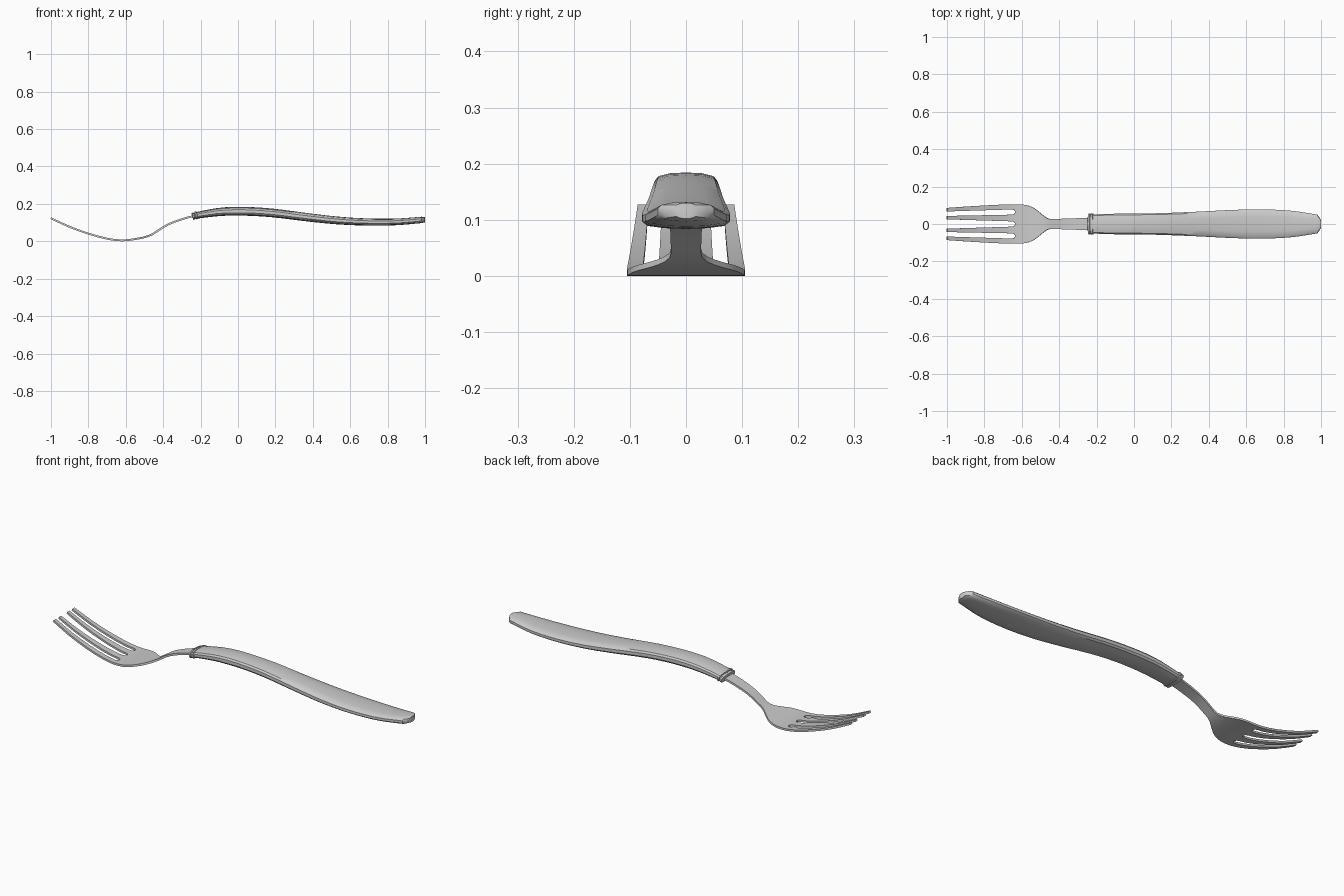
import bpy, bmesh, math

if "Cube" in bpy.data.objects:
    bpy.data.objects.remove(bpy.data.objects["Cube"])

def finish(name, bm, angle=35):
    bmesh.ops.recalc_face_normals(bm, faces=bm.faces[:])
    me = bpy.data.meshes.new(name)
    bm.to_mesh(me)
    bm.free()
    ob = bpy.data.objects.new(name, me)
    bpy.context.collection.objects.link(ob)
    bpy.ops.object.select_all(action='DESELECT')
    ob.select_set(True)
    bpy.context.view_layer.objects.active = ob
    bpy.ops.object.shade_smooth_by_angle(angle=math.radians(angle))
    return ob

def sample(table, x):
    """Smooth interpolation of (x, value) pairs."""
    n = len(table)
    i = 0
    while i < n - 2 and x > table[i + 1][0]:
        i += 1
    def slope(k):
        a, b = table[max(k - 1, 0)], table[min(k + 1, n - 1)]
        return (b[1] - a[1]) / (b[0] - a[0])
    (x0, y0), (x1, y1) = table[i], table[i + 1]
    h = x1 - x0
    t = (x - x0) / h
    return ((2*t**3 - 3*t**2 + 1) * y0 + (t**3 - 2*t**2 + t) * h * slope(i)
            + (3*t**2 - 2*t**3) * y1 + (t**3 - t**2) * h * slope(i + 1))

# side-view centre lines
HEAD_Z = [(-1, .123), (-.9, .077), (-.8, .041), (-.7, .014), (-.62, .005), (-.55, .012),
          (-.47, .032), (-.38, .087), (-.3, .118), (-.23, .137), (-.18, .149)]
GRIP_Z = [(-.25, .131), (-.22, .139), (-.1, .157), (0, .161), (.1, .158), (.2, .150),
          (.4, .125), (.55, .110), (.7, .103), (.85, .104), (1, .116)]

# cross-section of the grip (y / half width, z / half thickness)
half = [(0, 1), (.5, .95), (.88, .72), (1, .35), (1, -.35), (.88, -.72), (.5, -.93), (0, -1)]
SECTION = half + [(-y, z) for y, z in half[-2:0:-1]]

def loft(name, stations):
    """Rings (x, half width, half thickness) along the grip line."""
    bm = bmesh.new()
    rings = []
    for x, w, t in stations:
        z = sample(GRIP_Z, x)
        a = math.atan((sample(GRIP_Z, x + .005) - sample(GRIP_Z, x - .005)) / .01)
        if x > .9:
            a = 0
        rings.append([bm.verts.new((x - math.sin(a) * v * t, u * w, z + math.cos(a) * v * t))
                      for u, v in SECTION])
    n = len(SECTION)
    for r, s in zip(rings, rings[1:]):
        for i in range(n):
            bm.faces.new((r[i], r[(i + 1) % n], s[(i + 1) % n], s[i]))
    bm.faces.new(rings[0])
    bm.faces.new(rings[-1])
    return finish(name, bm)

# handle grip
GRIP_W = [(-.22, .051), (-.1, .055), (.1, .057), (.3, .064), (.55, .076), (.7, .078),
          (.85, .070), (.98, .050)]
GRIP_T = [(-.22, .018), (-.1, .022), (0, .0235), (.4, .022), (.7, .019), (.98, .017)]
xs = [-.22 + 1.2 * i / 24 for i in range(25)]
loft("handle", [(x, sample(GRIP_W, x), sample(GRIP_T, x)) for x in xs]
     + [(.99, .038, .016), (1.0, .020, .014)])

# collar with two ridges
loft("collar", [(-.244, .050, .015), (-.242, .056, .019), (-.234, .056, .019), (-.232, .052, .016),
                (-.229, .052, .016), (-.227, .057, .021), (-.219, .057, .021), (-.217, .050, .017)])

# fork head: sheet with four tines and three slots, then thickened
OUTER = [(-1, .086), (-.9, .093), (-.8, .099), (-.7, .104), (-.62, .105), (-.57, .100),
         (-.53, .082), (-.49, .050), (-.46, .029), (-.43, .027), (-.3, .031), (-.18, .034)]
SLOT_END = -.636
xs = [-1, -.95, -.9, -.85, -.8, -.75, -.7, -.67, -.65, -.641, SLOT_END, -.62, -.595, -.57, -.55,
      -.53, -.51, -.49, -.475, -.46, -.445, -.43, -.4, -.37, -.34, -.3, -.26, -.22, -.18]
bm = bmesh.new()
rows = []
for x in xs:
    w = sample(OUTER, x)
    if x <= SLOT_END:
        f = (x + 1) / .35
        gap = [.067 + .011 * f, .043 + .007 * f, .025 - .011 * f]
        if x > -.65:
            k = .75 if x < SLOT_END else .3
            gap = [.064 + .014 * k, .064 - .014 * k, .014 * k]
        ys = [w] + gap
    else:
        ys = [w, w * .7, w * .5, w * .1]
    ys = ys + [-y for y in reversed(ys)]
    rows.append([bm.verts.new((x, y, sample(HEAD_Z, x))) for y in ys])
for x, r, s in zip(xs, rows, rows[1:]):
    for i in range(7):
        if i % 2 == 0 or x >= SLOT_END:
            bm.faces.new((r[i], s[i], s[i + 1], r[i + 1]))
head = finish("fork_head", bm)
sol = head.modifiers.new("thickness", 'SOLIDIFY')
sol.thickness = .010
sol.offset = 0
bpy.ops.object.modifier_apply(modifier=sol.name)
bpy.ops.object.shade_smooth_by_angle(angle=math.radians(35))
